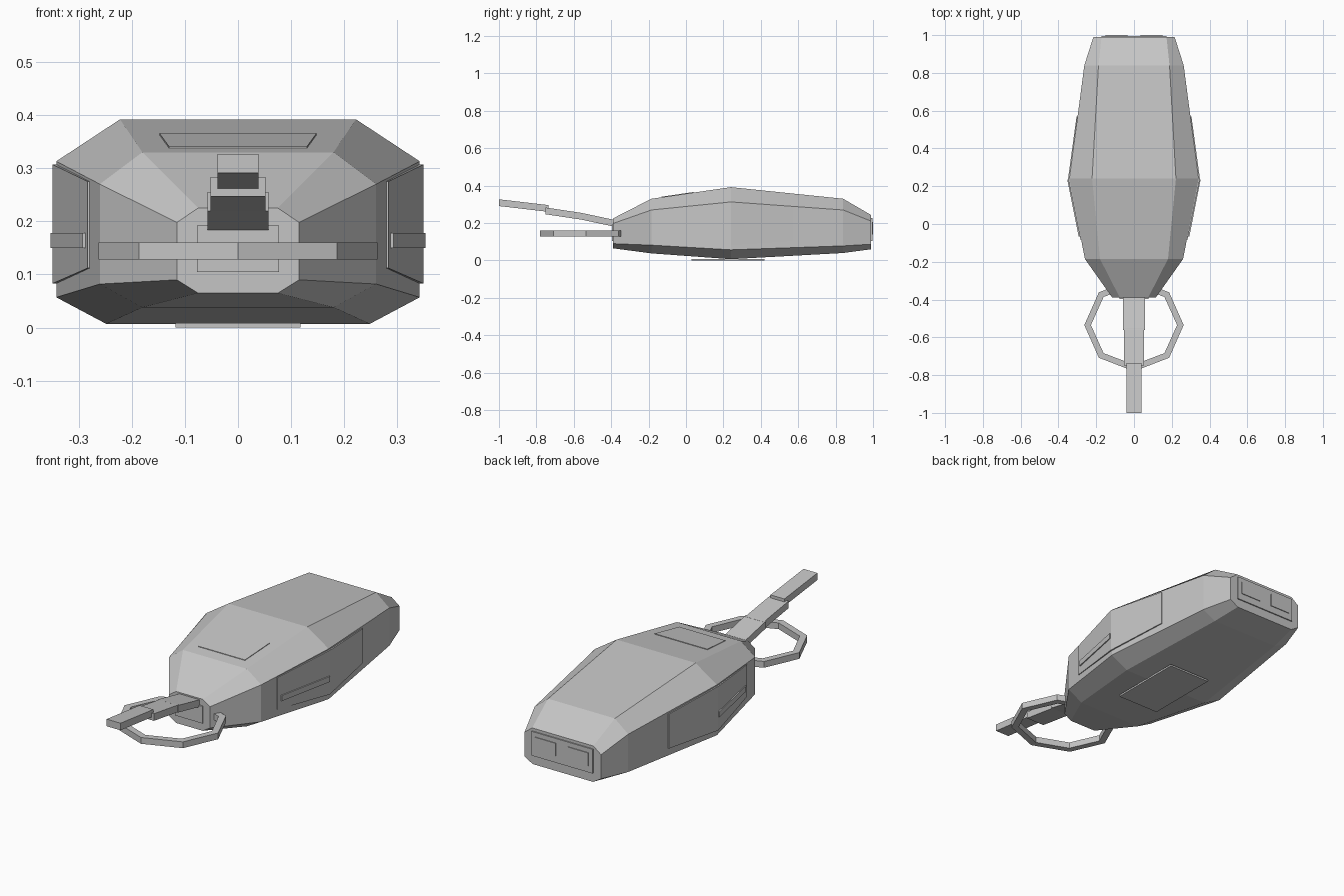
import bpy, bmesh, math
from mathutils import Vector

if "Cube" in bpy.data.objects:
    bpy.data.objects.remove(bpy.data.objects["Cube"])

grey = bpy.data.materials.new("plain grey")
grey.diffuse_color = (0.56, 0.56, 0.56, 1)
grey.use_nodes = True
grey.node_tree.nodes["Principled BSDF"].inputs["Base Color"].default_value = grey.diffuse_color


def loft(name, rings, closed=False):
    """Skin matching rings of points; cap the ends unless closed into a loop."""
    bm = bmesh.new()
    loops = [[bm.verts.new(p) for p in r] for r in rings]
    pairs = list(zip(loops, loops[1:]))
    if closed:
        pairs.append((loops[-1], loops[0]))
    else:
        bm.faces.new(loops[0])
        bm.faces.new(loops[-1])
    for a, b in pairs:
        n = len(a)
        for i in range(n):
            j = (i + 1) % n
            bm.faces.new((a[i], a[j], b[j], b[i]))
    bmesh.ops.recalc_face_normals(bm, faces=bm.faces)
    me = bpy.data.meshes.new(name)
    bm.to_mesh(me)
    bm.free()
    me.materials.append(grey)
    ob = bpy.data.objects.new(name, me)
    bpy.context.collection.objects.link(ob)
    return ob


def box(name, x, y, z):
    return loft(name, [[(x[0], v, z[0]), (x[1], v, z[0]),
                        (x[1], v, z[1]), (x[0], v, z[1])] for v in y])


# Faceted hull: y, bottom half width, half width, top half width,
# bottom z, lower side z, upper side z, top z
stations = [(-0.39, 0.075, 0.115, 0.075, 0.065, 0.09, 0.198, 0.225),
            (-0.185, 0.18, 0.26, 0.18, 0.038, 0.082, 0.27, 0.33),
            (0.24, 0.248, 0.342, 0.222, 0.007, 0.057, 0.313, 0.392),
            (0.84, 0.19, 0.263, 0.188, 0.04, 0.078, 0.27, 0.33),
            (0.99, 0.17, 0.215, 0.172, 0.06, 0.087, 0.21, 0.243)]
hull = []
for y, wb, w, wt, zb, zl, zu, zt in stations:
    half = [(wb, zb), (w, zl), (w, zu), (wt, zt)]
    hull.append([(x, y, z) for x, z in half] +
                [(-x, y, z) for x, z in reversed(half)])
loft("hull", hull)

# Side panels and trim strips, both following the hull side
for s, side in ((1, "right"), (-1, "left")):
    for part, rows in (
            ("side_panel", [(-0.085, 0.283, 0.112, 0.275), (0.24, 0.349, 0.083, 0.307),
                            (0.57, 0.304, 0.105, 0.28)]),
            ("side_strip", [(-0.065, 0.293, 0.15, 0.178), (0.235, 0.353, 0.15, 0.178)])):
        loft(f"{side}_{part}",
             [[(s * x, y, z0), (s * x, y, z1), (s * (x - 0.02), y, z1),
               (s * (x - 0.02), y, z0)] for y, x, z0, z1 in rows])

# Thin plate on the sloping front deck
loft("deck_plate", [[(-w, y, z), (w, y, z), (w, y, z - 0.008), (-w, y, z - 0.008)]
                    for y, w, z in ((-0.13, 0.13, 0.341), (0.04, 0.148, 0.366))])

# Underside, nose and tail plates
box("belly_plate", (-0.118, 0.118), (0.03, 0.42), (0, 0.009))
box("nose_plate", (-0.077, 0.077), (-0.396, -0.387), (0.105, 0.192))
box("tail_panel", (-0.172, 0.172), (0.988, 0.996), (0.105, 0.228))
for s, side in ((1, "right"), (-1, "left")):
    box(f"{side}_tail_plate", (s * 0.035, s * 0.15), (0.994, 1.0), (0.14, 0.205))

# Rising strap in three tapering links: y, bottom z at each end, half width
links = [(-0.37, 0.178, -0.562, 0.219, 0.057),
         (-0.55, 0.217, -0.75, 0.247, 0.052),
         (-0.735, 0.26, -1.0, 0.291, 0.039)]
for i, (y0, z0, y1, z1, w) in enumerate(links):
    loft(f"strap_link_{i + 1}",
         [[(-w, y, z), (w, y, z), (w, y, z + 0.036), (-w, y, z + 0.036)]
          for y, z in ((y0, z0), (y1, z1))])

# Eight-sided flat ring
ring = []
for k in range(8):
    a = k * math.pi / 4
    c, s = math.cos(a), math.sin(a)
    ring.append([(rx * c, -0.535 + ry * s, z) for rx, ry, z in
                 ((0.263, 0.245, 0.128), (0.263, 0.245, 0.16),
                  (0.228, 0.21, 0.16), (0.228, 0.21, 0.128))])
loft("ring", ring, closed=True)
